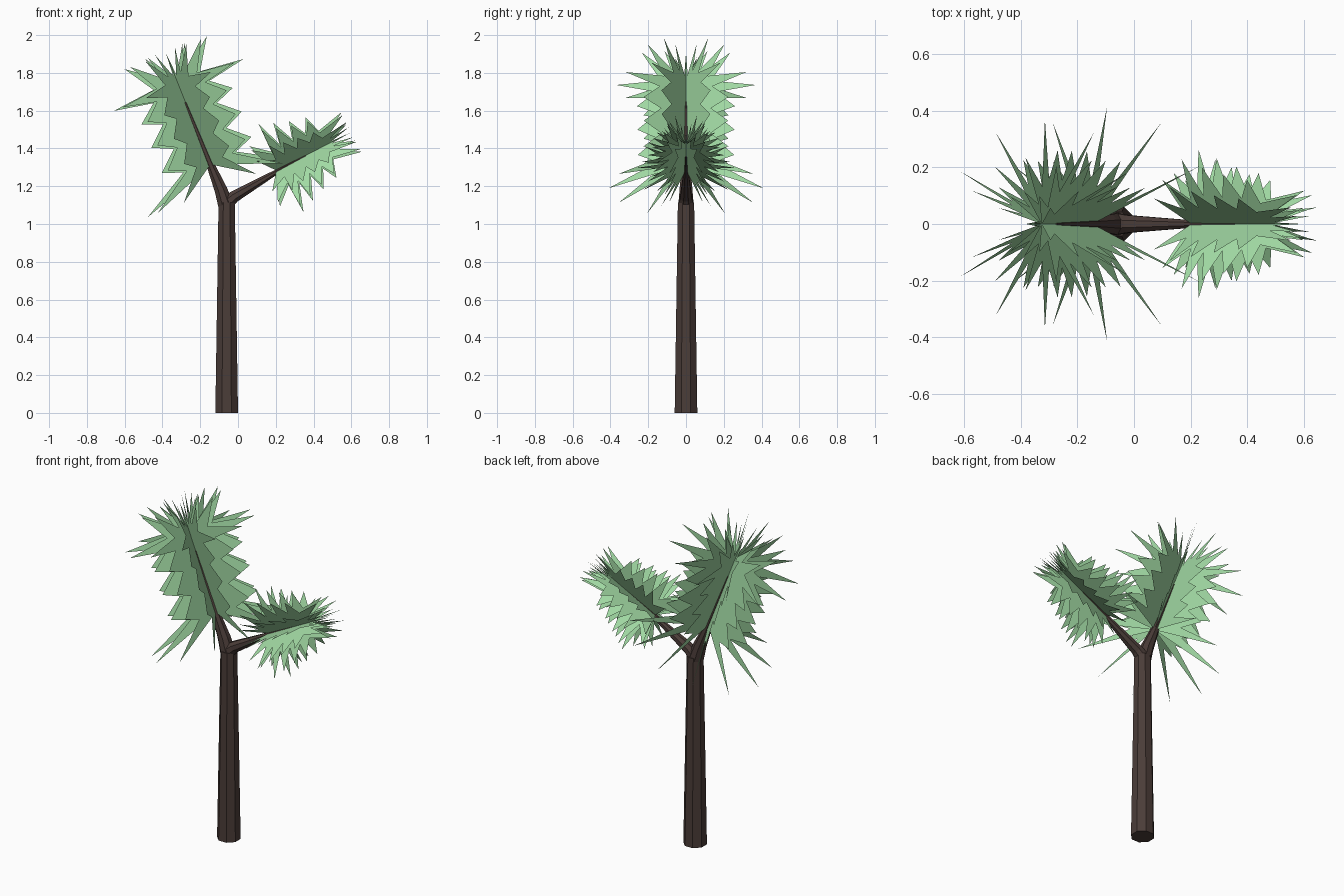
import bpy, bmesh, math
from mathutils import Vector

if "Cube" in bpy.data.objects:
    bpy.data.objects.remove(bpy.data.objects["Cube"])


def material(name, rgb):
    m = bpy.data.materials.new(name)
    m.diffuse_color = (*rgb, 1)
    m.use_nodes = True
    m.node_tree.nodes["Principled BSDF"].inputs["Base Color"].default_value = m.diffuse_color
    return m


BARK = material("bark", (0.07, 0.046, 0.04))
LEAF = material("leaf", (0.36, 0.70, 0.37))


def finish(bm, name, mat):
    me = bpy.data.meshes.new(name)
    bm.to_mesh(me)
    bm.free()
    me.materials.append(mat)
    ob = bpy.data.objects.new(name, me)
    bpy.context.collection.objects.link(ob)
    return ob


def tube(name, path, sides=8):
    """Faceted tapering tube along (x, z, radius) points in the y = 0 plane."""
    bm = bmesh.new()
    pts = [Vector((x, 0, z)) for x, z, r in path]
    rings = []
    for i, p in enumerate(pts):
        t = (pts[min(i + 1, len(pts) - 1)] - pts[max(i - 1, 0)]).normalized()
        u, v = Vector((t.z, 0, -t.x)), Vector((0, 1, 0))
        ring = []
        for k in range(sides):
            a = 2 * math.pi * (k + 0.5) / sides
            rad = path[i][2] / math.cos(math.pi / sides)
            ring.append(bm.verts.new(p + rad * (math.cos(a) * u + math.sin(a) * v)))
        rings.append(ring)
    for a, b in zip(rings, rings[1:]):
        for k in range(sides):
            j = (k + 1) % sides
            bm.faces.new((a[k], a[j], b[j], b[k]))
    bm.faces.new(rings[0][::-1])
    bm.faces.new(rings[-1])
    bmesh.ops.recalc_face_normals(bm, faces=bm.faces)
    return finish(bm, name, BARK)


def leaf_clump(name, tip, direction, outline, fins=12):
    """Jagged flat fins spun around the branch; outline is (along axis, radius)."""
    d = Vector((direction[0], 0, direction[1])).normalized()
    u, v = Vector((d.z, 0, -d.x)), Vector((0, 1, 0))
    origin = Vector((tip[0], 0, tip[1]))
    bm = bmesh.new()
    for k in range(fins):
        a = 2 * math.pi * k / fins
        out = math.cos(a) * u + math.sin(a) * v
        f = bm.faces.new([bm.verts.new(origin + s * d + r * out) for s, r in outline])
        f.normal_update()
    bmesh.ops.triangulate(bm, faces=bm.faces)
    return finish(bm, name, LEAF)


# Trunk and its two branches
tube("trunk", [(-0.06, 0, 0.06), (-0.06, 1.115, 0.043)])
tube("left_branch", [(-0.062, 1.09, 0.041), (-0.09, 1.18, 0.034),
                     (-0.14, 1.30, 0.023), (-0.28, 1.645, 0.008)])
tube("right_branch", [(-0.06, 1.11, 0.038), (-0.02, 1.145, 0.031),
                      (0.22, 1.285, 0.012), (0.36, 1.36, 0.005)])

# Large leaf clump on the left branch
leaf_clump("left_leaves", (-0.32, 1.75), (-0.372, 0.929), [
    (-0.468, 0), (-0.605, 0.413), (-0.455, 0.15), (-0.414, 0.256),
    (-0.32, 0.15), (-0.27, 0.258), (-0.178, 0.153), (-0.136, 0.26),
    (-0.055, 0.16), (-0.015, 0.37), (0.01, 0.133), (0.17, 0.235),
    (0.045, 0.07), (0.18, 0.114), (0.03, 0.01), (0.167, 0)])

# Small leaf clump on the right branch
leaf_clump("right_leaves", (0.47, 1.42), (0.891, 0.454), [
    (-0.30, 0), (-0.37, 0.18), (-0.278, 0.10), (-0.272, 0.263),
    (-0.222, 0.115), (-0.20, 0.232), (-0.15, 0.11), (-0.122, 0.203),
    (-0.075, 0.105), (-0.034, 0.18), (-0.005, 0.085), (0.148, 0.118),
    (0.03, 0.045), (0.145, 0.057), (0.02, 0.006), (0.14, 0)])
